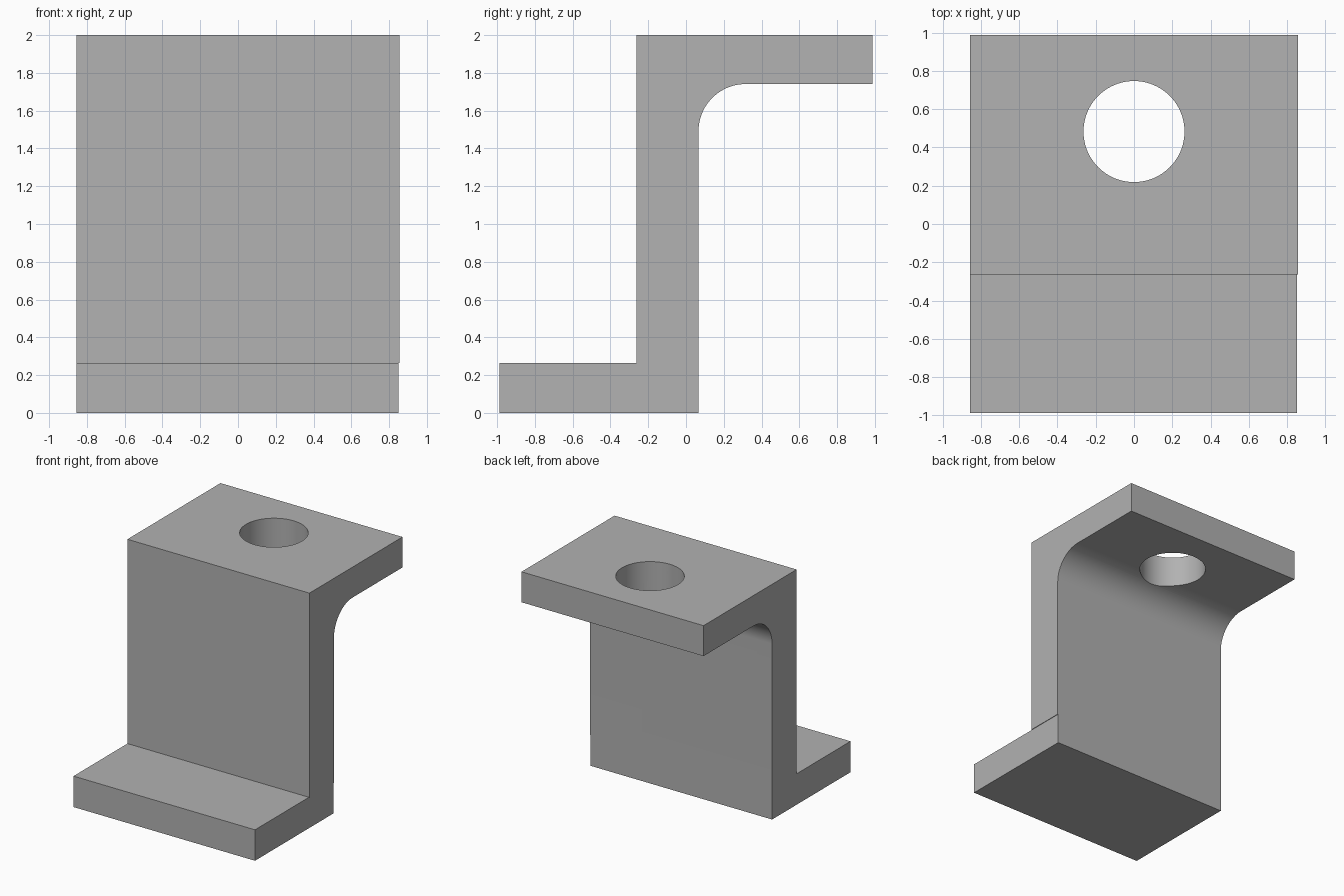
import bpy, bmesh
from math import cos, sin, pi, radians
from mathutils import Vector

cube = bpy.data.objects.get("Cube")
if cube:
    bpy.data.objects.remove(cube)

HALF_W, HALF_D, HEIGHT = 0.856, 0.987, 2.0
WEB_FRONT, WEB_BACK = -0.263, 0.066
FOOT_TOP, FLANGE_BOTTOM = 0.263, 1.741
FILLET = 0.25
HOLE_Y, HOLE_R = 0.483, 0.264
FOOT_STEP = 0.005

grey = bpy.data.materials.new("plain grey")
grey.use_nodes = True
colour = (0.445, 0.445, 0.445, 1)
grey.diffuse_color = colour
grey.node_tree.nodes["Principled BSDF"].inputs["Base Color"].default_value = colour


def prism(name, outline, direction):
    """Extrude a closed outline into a solid object."""
    bm = bmesh.new()
    face = bm.faces.new([bm.verts.new(p) for p in outline])
    out = bmesh.ops.extrude_face_region(bm, geom=[face])
    verts = [g for g in out["geom"] if isinstance(g, bmesh.types.BMVert)]
    bmesh.ops.translate(bm, verts=verts, vec=Vector(direction))
    bmesh.ops.recalc_face_normals(bm, faces=bm.faces)
    mesh = bpy.data.meshes.new(name)
    bm.to_mesh(mesh)
    bm.free()
    mesh.materials.append(grey)
    obj = bpy.data.objects.new(name, mesh)
    bpy.context.collection.objects.link(obj)
    return obj


def cut(target, cutter):
    """Subtract the cutter from the target, then discard it."""
    cutter.hide_render = True
    mod = target.modifiers.new(cutter.name, "BOOLEAN")
    mod.operation, mod.solver, mod.object = "DIFFERENCE", "EXACT", cutter
    bpy.context.view_layer.objects.active = target
    bpy.ops.object.modifier_apply(modifier=mod.name)
    bpy.data.objects.remove(cutter)


# Z-shaped section with a rounded inner corner under the top flange
fillet = []
for i in range(25):
    a = pi - pi / 2 * i / 24
    fillet.append((WEB_BACK + FILLET + FILLET * cos(a),
                   FLANGE_BOTTOM - FILLET + FILLET * sin(a)))
section = [(-HALF_D, 0), (WEB_BACK, 0), *fillet,
           (HALF_D, FLANGE_BOTTOM), (HALF_D, HEIGHT),
           (WEB_FRONT, HEIGHT), (WEB_FRONT, FOOT_TOP), (-HALF_D, FOOT_TOP)]
bracket = prism("bracket", [(-HALF_W, y, z) for y, z in section], (2 * HALF_W, 0, 0))

# Round hole through the flange
circle = [2 * pi * i / 96 for i in range(96)]
cut(bracket, prism("hole_cutter",
                   [(HOLE_R * cos(a), HOLE_Y + HOLE_R * sin(a), 1.2) for a in circle],
                   (0, 0, 1)))

# Slightly narrower foot on the left side
x = HALF_W - FOOT_STEP
slab = [(x, -1.2, -0.1), (x, 1.2, -0.1), (x, 1.2, FOOT_TOP), (x, -1.2, FOOT_TOP)]
cut(bracket, prism("foot_step_cutter", slab, (0.1, 0, 0)))

# Smooth rounded faces, crisp edges
bpy.ops.object.select_all(action="DESELECT")
bracket.select_set(True)
bpy.context.view_layer.objects.active = bracket
bpy.ops.object.shade_smooth_by_angle(angle=radians(25))
